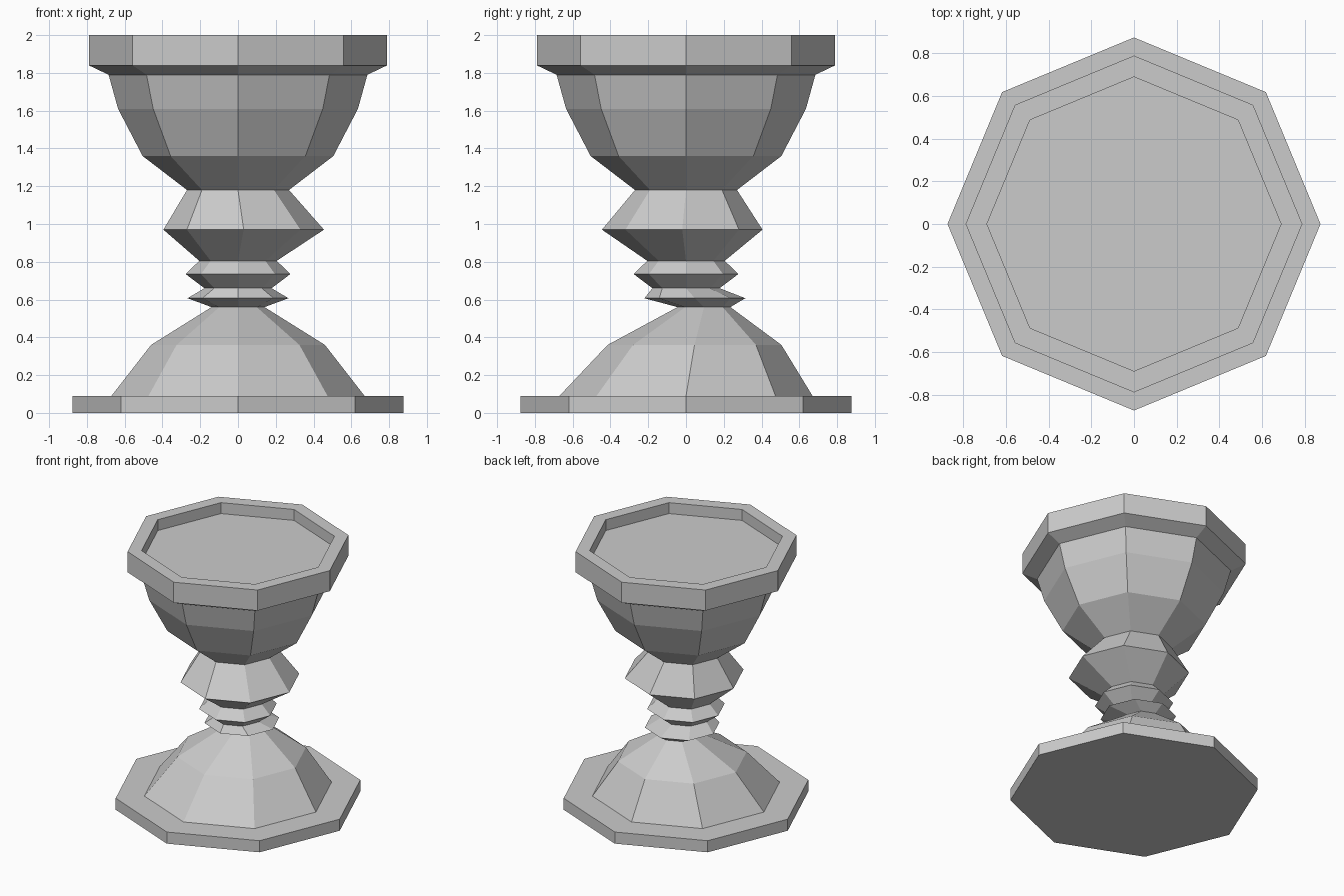
import bpy, bmesh
from math import cos, sin, pi

if "Cube" in bpy.data.objects:
    bpy.data.objects.remove(bpy.data.objects["Cube"])

SIDES = 8


def lathe(name, rings):
    """Closed octagonal solid from rings of (radius, z, x offset, y offset)."""
    bm = bmesh.new()
    loops = []
    for r, z, cx, cy in rings:
        loops.append([bm.verts.new((cx + r * cos(2 * pi * i / SIDES),
                                    cy + r * sin(2 * pi * i / SIDES), z))
                      for i in range(SIDES)])
    for a, b in zip(loops, loops[1:]):
        for i in range(SIDES):
            j = (i + 1) % SIDES
            bm.faces.new((a[i], a[j], b[j], b[i]))
    bm.faces.new(loops[0][::-1])
    bm.faces.new(loops[-1])
    bmesh.ops.recalc_face_normals(bm, faces=bm.faces)
    mesh = bpy.data.meshes.new(name)
    bm.to_mesh(mesh)
    bm.free()
    obj = bpy.data.objects.new(name, mesh)
    bpy.context.collection.objects.link(obj)
    return obj


# Whole pedestal is one continuous skin; some rings sit slightly off axis
lathe("goblet_pedestal", [
    # foot plate
    (0.875, 0.00, 0, 0), (0.875, 0.09, 0, 0),
    # sloping foot, leaning back
    (0.67, 0.09, 0, 0), (0.46, 0.36, 0, 0.045), (0.14, 0.56, 0, 0.095),
    # stem collars
    (0.267, 0.607, 0, 0.047), (0.178, 0.66, 0, 0),
    (0.277, 0.735, 0, 0), (0.205, 0.805, 0, 0),
    # crooked knop
    (0.425, 0.97, 0.03, -0.02), (0.27, 1.18, 0, 0),
    # bowl
    (0.505, 1.36, 0, 0), (0.635, 1.61, 0, 0), (0.685, 1.79, 0, 0),
    # rim and sunken top
    (0.79, 1.84, 0, 0), (0.79, 2.00, 0, 0),
    (0.69, 2.00, 0, 0), (0.69, 1.915, 0, 0),
])
